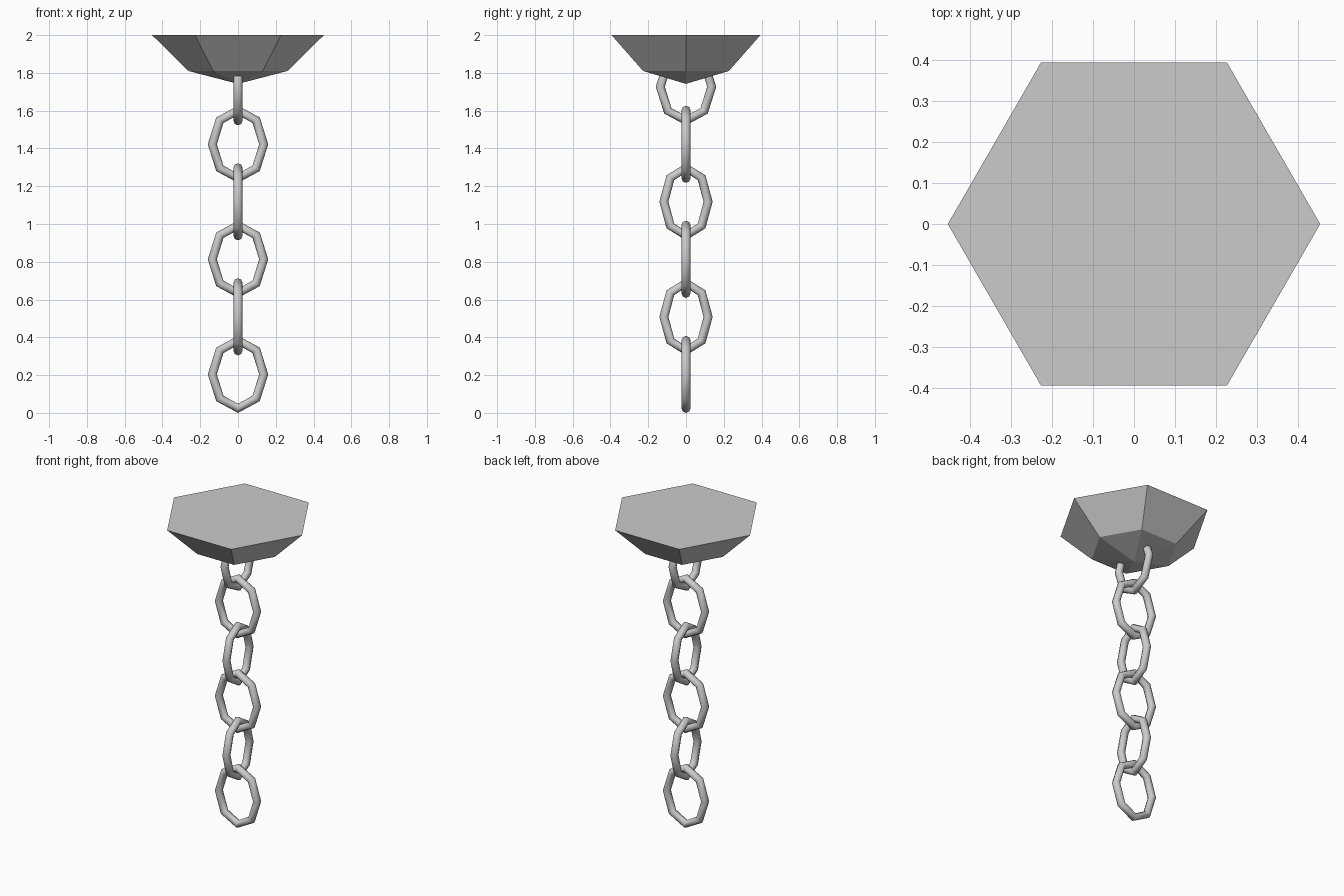
import bpy, bmesh
from math import cos, sin, pi, radians
from mathutils import Vector

if "Cube" in bpy.data.objects:
    bpy.data.objects.remove(bpy.data.objects["Cube"])


def finish(bm, name):
    bmesh.ops.recalc_face_normals(bm, faces=bm.faces)
    mesh = bpy.data.meshes.new(name)
    bm.to_mesh(mesh)
    bm.free()
    obj = bpy.data.objects.new(name, mesh)
    bpy.context.collection.objects.link(obj)
    return obj


def bridge(bm, a, b):
    n = len(a)
    for i in range(n):
        j = (i + 1) % n
        bm.faces.new((a[i], a[j], b[j], b[i]))


# Hexagonal ceiling mount: flat top, sloped sides, shallow pointed underside
bm = bmesh.new()
top, low = [[bm.verts.new((r * cos(k * pi / 3), r * sin(k * pi / 3), z)) for k in range(6)]
            for r, z in ((0.455, 2.0), (0.262, 1.81))]
bm.faces.new(top)
bridge(bm, top, low)
apex = bm.verts.new((0, 0, 1.742))
for k in range(6):
    bm.faces.new((low[k], low[(k + 1) % 6], apex))
finish(bm, "ceiling_mount")


# Oval eight-sided link with an even round section
def chain_link(name, z, along_y, half_width, half_height=0.18, tube=0.024, sides=8):
    side = Vector((0, 1, 0)) if along_y else Vector((1, 0, 0))
    across = Vector((1, 0, 0)) if along_y else Vector((0, 1, 0))
    up = Vector((0, 0, 1))
    bm = bmesh.new()
    rings = []
    for i in range(8):
        c, s = cos(i * pi / 4), sin(i * pi / 4)
        centre = side * half_width * c + up * (z + half_height * s)
        out = (side * c / half_width + up * s / half_height).normalized()
        rings.append([bm.verts.new(centre + tube * (out * cos(t) + across * sin(t)))
                      for t in (2 * pi * k / sides for k in range(sides))])
    for i in range(8):
        bridge(bm, rings[i], rings[(i + 1) % 8])
    obj = finish(bm, name)
    bpy.ops.object.select_all(action='DESELECT')
    obj.select_set(True)
    bpy.context.view_layer.objects.active = obj
    bpy.ops.object.shade_smooth_by_angle(angle=radians(60))


# Six interlocked links, alternating direction, the top one sunk into the mount
for i in range(6):
    along_y = i % 2 == 1
    width = 0.117 if along_y and i < 5 else 0.136
    chain_link(f"chain_link_{i + 1}", 0.204 + 0.3045 * i, along_y, width)
